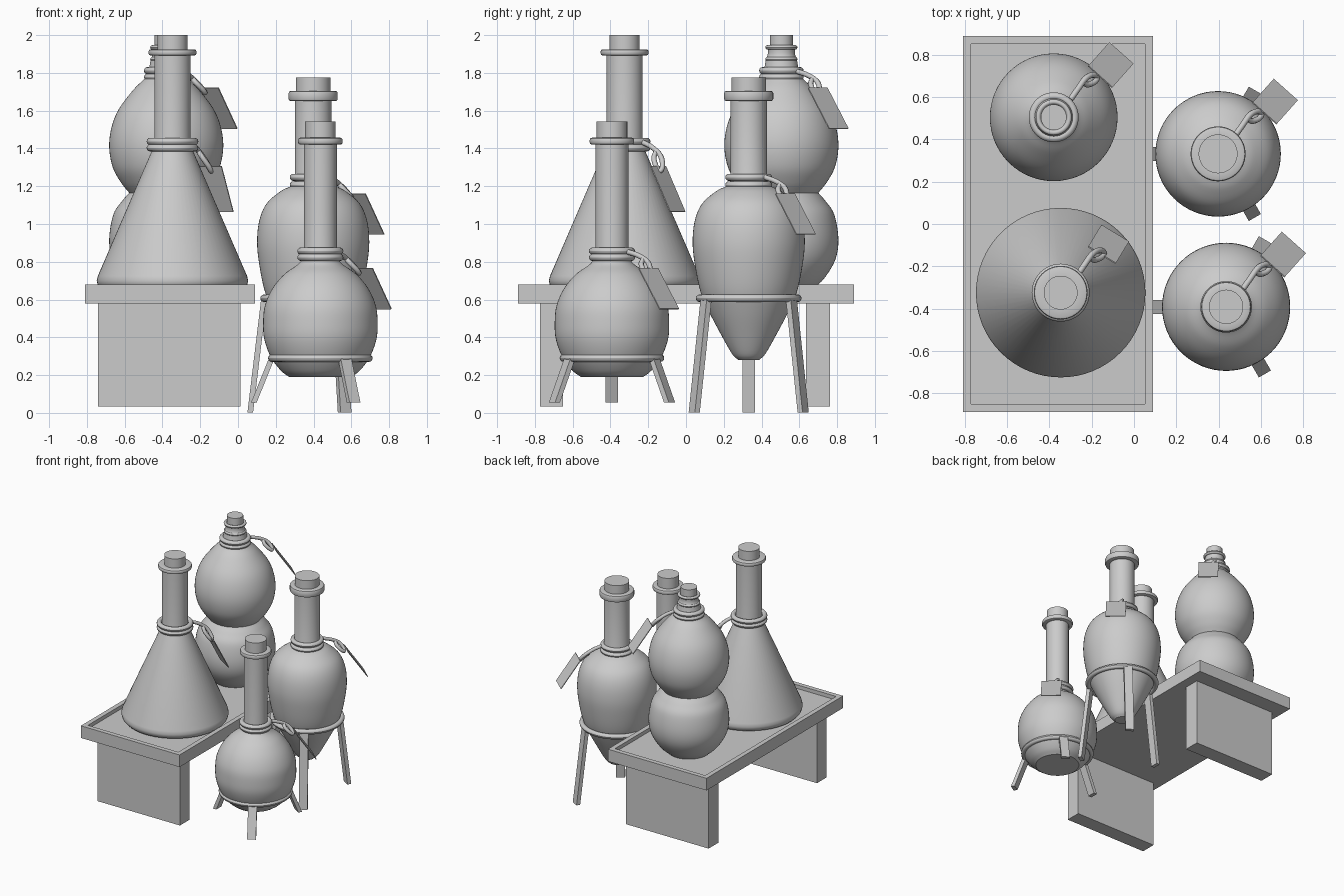
import bpy, bmesh
from math import sin, cos, pi, radians
from mathutils import Vector, Matrix

if "Cube" in bpy.data.objects:
    bpy.data.objects.remove(bpy.data.objects["Cube"])


def add_mesh(name, bm, smooth=True):
    bmesh.ops.recalc_face_normals(bm, faces=bm.faces)
    me = bpy.data.meshes.new(name)
    bm.to_mesh(me)
    bm.free()
    ob = bpy.data.objects.new(name, me)
    bpy.context.collection.objects.link(ob)
    if smooth:
        bpy.ops.object.select_all(action='DESELECT')
        bpy.context.view_layer.objects.active = ob
        ob.select_set(True)
        bpy.ops.object.shade_smooth_by_angle(angle=radians(35))
    return ob


def spline(pts, n=5):
    p = [Vector(q) for q in pts]
    p = [2 * p[0] - p[1]] + p + [2 * p[-1] - p[-2]]
    out = []
    for i in range(1, len(p) - 2):
        a, b, c, d = p[i - 1:i + 3]
        for k in range(n):
            t = k / n
            out.append(0.5 * (2 * b + (c - a) * t + (2 * a - 5 * b + 4 * c - d) * t * t
                              + (3 * b - a - 3 * c + d) * t ** 3))
    return out + [p[-2]]


def lathe(name, c, prof, seg=64):
    bm = bmesh.new()
    rings = []
    for r, z in prof:
        if r < 1e-4:
            rings.append([bm.verts.new((c[0], c[1], z))] * seg)
        else:
            rings.append([bm.verts.new((c[0] + r * cos(2 * pi * i / seg),
                                        c[1] + r * sin(2 * pi * i / seg), z)) for i in range(seg)])
    for a, b in zip(rings, rings[1:]):
        for i in range(seg):
            j = (i + 1) % seg
            q = list(dict.fromkeys((a[i], a[j], b[j], b[i])))
            if len(q) > 2:
                bm.faces.new(q)
    return add_mesh(name, bm)


def ring(name, c, z, R, rr, rz=None):
    rz = rz or rr
    prof = [(R + rr * cos(2 * pi * i / 12), z + rz * sin(2 * pi * i / 12)) for i in range(13)]
    return lathe(name, c, prof)


def box(name, lo, hi):
    bm = bmesh.new()
    bmesh.ops.create_cube(bm, size=1)
    lo, hi = Vector(lo), Vector(hi)
    for v in bm.verts:
        v.co = Vector([(lo[k] + hi[k]) / 2 + v.co[k] * (hi[k] - lo[k]) for k in range(3)])
    return add_mesh(name, bm, False)


def tube(name, pts, r):
    cu = bpy.data.curves.new(name, 'CURVE')
    cu.dimensions = '3D'
    cu.bevel_depth, cu.bevel_resolution, cu.use_fill_caps = r, 2, True
    s = cu.splines.new('POLY')
    s.points.add(len(pts) - 1)
    for q, p in zip(s.points, pts):
        q.co = (*p, 1)
    ob = bpy.data.objects.new(name, cu)
    bpy.context.collection.objects.link(ob)
    bpy.ops.object.select_all(action='DESELECT')
    bpy.context.view_layer.objects.active = ob
    ob.select_set(True)
    bpy.ops.object.convert(target='MESH')
    bpy.ops.object.shade_smooth_by_angle(angle=radians(50))


def tag(name, c, zc, top, bottom, drop=1.0):
    # cord from the collar, ending in a loop through the tag
    o = Vector((c[0], c[1], zc))
    path = [(.08, .085, .012), (.115, .135, -.005), (.145, .178, -.03), (.17, .197, -.055),
            (.195, .2, -.085), (.205, .185, -.1), (.19, .165, -.08), (.16, .155, -.05), (.14, .165, -.028)]
    tube(name + "_cord", [o + Vector((x, y, z * drop)) for x, y, z in spline(path, 4)], .014)
    # flat hanging card
    a, b = o + Vector(top), o + Vector(bottom)
    d = b - a
    w = Vector((d.y, -d.x, 0)).normalized()
    n = w.cross(d.normalized())
    bm = bmesh.new()
    bmesh.ops.create_cube(bm, size=1)
    for v in bm.verts:
        v.co = (a + b) / 2 + w * v.co.x * .153 + d * v.co.y + n * v.co.z * .006
    add_mesh(name + "_card", bm, False)


def stand(name, c, z, R, foot_r, foot_z):
    # support ring and three splayed legs
    ring(name + "_ring", c, z, R, .02)
    for k, ang in enumerate((60, 180, 300)):
        u = Vector((cos(radians(ang)), sin(radians(ang)), 0))
        w = Vector((-u.y, u.x, 0))
        bm = bmesh.new()
        bmesh.ops.create_cube(bm, size=1)
        for v in bm.verts:
            r, h = (R, z) if v.co.z > 0 else (foot_r, foot_z)
            v.co = Vector((c[0], c[1], h)) + u * (r + v.co.x * .03) + w * v.co.y * .066
        add_mesh(f"{name}_leg_{k}", bm, False)


def stopper(name, c, r, z0, z1):
    lathe(name + "_cork", c, [(0, z0), (r, z0), (r, z1), (0, z1)])


def lip(name, c, r_in, r_out, z0, z1):
    e = min(.012, (z1 - z0) * .35)
    lathe(name + "_lip", c, [(r_in, z0), (r_out - e, z0), (r_out - e * .3, z0 + e * .3), (r_out, z0 + e),
                             (r_out, z1 - e), (r_out - e * .3, z1 - e * .3), (r_out - e, z1),
                             (r_in, z1), (r_in, z0)])


def collar(name, c, z, r, gap=.017):
    for k, s in enumerate((-1, 1)):
        ring(f"{name}_collar_{k}", c, z + s * gap, r - .019, .019)


NEAR, FAR = (.22, .192, -.075), (.319, .303, -.29)

# bench: shallow tray on two slab legs
box("bench_top", (-.81, -.89, .58), (.09, .89, .65))
box("bench_rim_left", (-.81, -.89, .65), (-.772, .89, .68))
box("bench_rim_right", (.052, -.89, .65), (.09, .89, .68))
box("bench_rim_front", (-.772, -.89, .65), (.052, -.852, .68))
box("bench_rim_back", (-.772, .852, .65), (.052, .89, .68))
box("bench_leg_front", (-.74, -.773, .033), (.012, -.65, .58))
box("bench_leg_back", (-.74, .635, .033), (.012, .762, .58))

# conical flask
c = (-.347, -.325)
lathe("conical_flask", c, [(0, .65), (.35, .65), (.38, .66), (.396, .678), (.401, .70), (.395, .725),
                           (.11, 1.385), (.1, 1.41), (.096, 1.44), (.096, 1.91), (0, 1.91)])
lip("conical_flask", c, .08, .127, 1.892, 1.925)
stopper("conical_flask", c, .08, 1.9, 2.0)
collar("conical_flask", c, 1.42, .137)
tag("conical_tag", c, 1.42, (.195, .178, -.115), (.257, .28, -.355), 1.4)

# double-bulb flask
c = (-.38, .505)
lathe("double_bulb_flask", c, [(0, .65)] + spline([(.16, .65), (.225, .71), (.285, .81), (.302, .92), (.28, 1.05),
                                                   (.235, 1.12), (.196, 1.165)])
      + spline([(.196, 1.165), (.24, 1.22), (.283, 1.3), (.302, 1.405), (.29, 1.51), (.25, 1.61),
                (.17, 1.715), (.11, 1.775), (.092, 1.82), (.082, 1.87), (.072, 1.9), (.072, 1.94)])[1:]
      + [(.064, 1.94), (.064, 1.86), (0, 1.86)])
ring("double_bulb_neck_bead", c, 1.872, .072, .013)
ring("double_bulb_lip", c, 1.935, .073, .012)
stopper("double_bulb_flask", c, .061, 1.85, 2.0)
collar("double_bulb_flask", c, 1.795, .118)
tag("double_bulb_tag", c, 1.795, NEAR, FAR)

# pointed flask on a tall stand
c = (.398, .332)
lathe("pointed_flask", c, [(0, .28)] + spline([(.055, .28), (.09, .315), (.155, .43), (.215, .545), (.255, .64),
                                               (.283, .77), (.297, .9), (.285, 1.02), (.245, 1.11), (.17, 1.175),
                                               (.11, 1.205), (.096, 1.24)]) + [(.096, 1.69), (0, 1.69)])
lip("pointed_flask", c, .09, .13, 1.65, 1.705)
stopper("pointed_flask", c, .092, 1.69, 1.775)
collar("pointed_flask", c, 1.227, .124, .02)
tag("pointed_tag", c, 1.235, NEAR, FAR)
stand("tall_stand", c, .607, .26, .333, .003)

# round flask on a short stand
c = (.436, -.392)
lathe("round_flask", c, [(0, .19)] + spline([(.165, .19), (.21, .225), (.262, .295), (.297, .39), (.303, .48),
                                             (.293, .57), (.253, .66), (.19, .735), (.12, .785), (.09, .82)])
      + [(.087, .85), (.087, 1.44), (0, 1.44)])
lip("round_flask", c, .08, .118, 1.42, 1.457)
stopper("round_flask", c, .081, 1.43, 1.543)
collar("round_flask", c, .84, .122)
tag("round_tag", c, .84, NEAR, FAR)
stand("short_stand", c, .29, .257, .352, .055)
